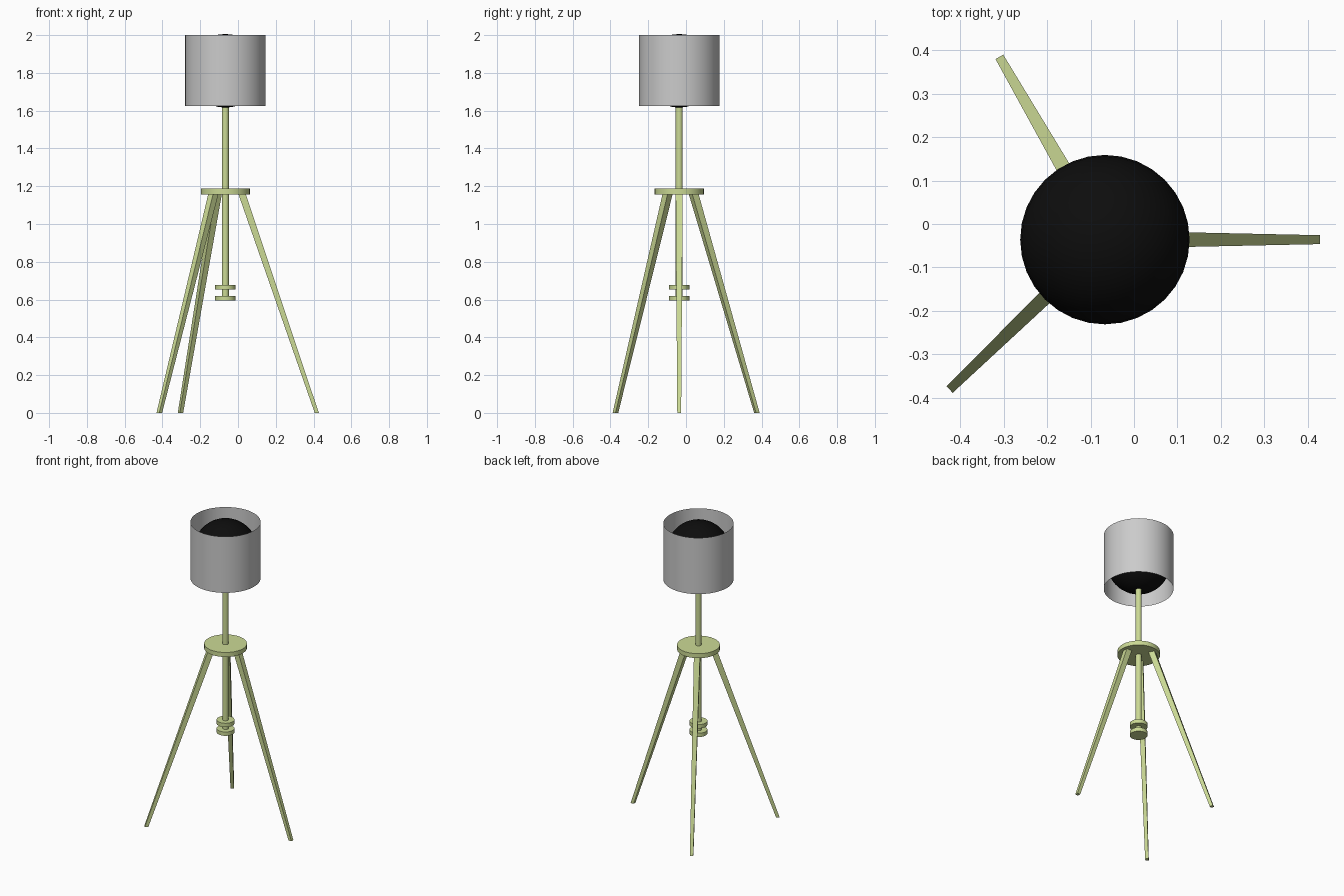
import bpy, bmesh, math
from mathutils import Vector

if "Cube" in bpy.data.objects:
    bpy.data.objects.remove(bpy.data.objects["Cube"])

CX, CY = -0.067, -0.036  # lamp axis


def material(name, rgb):
    m = bpy.data.materials.new(name)
    m.diffuse_color = (*rgb, 1)
    m.use_nodes = True
    m.node_tree.nodes["Principled BSDF"].inputs["Base Color"].default_value = m.diffuse_color
    return m


green = material("pale_green", (0.6, 0.7, 0.3))
black = material("black", (0.004, 0.004, 0.004))


def finish(obj, name, mat=None, smooth=True):
    obj.name = name
    if mat:
        obj.data.materials.append(mat)
    if smooth:
        bpy.ops.object.shade_smooth_by_angle(angle=math.radians(35))


def cylinder(name, r, z0, z1, mat=None, fill='NGON', sides=32):
    bpy.ops.mesh.primitive_cylinder_add(vertices=sides, radius=r, depth=z1 - z0,
                                        end_fill_type=fill, location=(CX, CY, (z0 + z1) / 2))
    finish(bpy.context.object, name, mat)


# open, thin shade with globe inside
cylinder("lamp_shade", 0.2125, 1.624, 2.0, fill='NOTHING', sides=64)
bpy.ops.mesh.primitive_uv_sphere_add(segments=32, ring_count=16, radius=0.195,
                                     location=(CX, CY, 1.811))
finish(bpy.context.object, "globe", black)

# central pole with plate and lower collars
cylinder("pole", 0.0185, 0.60, 1.63, green)
cylinder("tripod_plate", 0.13, 1.157, 1.187, green)
cylinder("upper_collar", 0.054, 0.652, 0.678, green)
cylinder("lower_collar", 0.054, 0.594, 0.620, green)


# tapered square legs, cut level at floor and plate
def leg(name, angle, foot_r):
    a = math.radians(angle)
    out = Vector((math.cos(a), math.sin(a), 0))
    side = Vector((-out.y, out.x, 0))
    bm = bmesh.new()
    rings = []
    for r, z, half in ((foot_r, 0, 0.0108), (0.088, 1.16, 0.0195)):
        c = Vector((CX, CY, z)) + out * r
        rings.append([bm.verts.new(c + out * half * i + side * half * 0.95 * j)
                      for i, j in ((-1, -1), (1, -1), (1, 1), (-1, 1))])
    low, high = rings
    bm.faces.new(low[::-1])
    bm.faces.new(high)
    for k in range(4):
        n = (k + 1) % 4
        bm.faces.new((low[k], low[n], high[n], high[k]))
    mesh = bpy.data.meshes.new(name)
    bm.to_mesh(mesh)
    bm.free()
    obj = bpy.data.objects.new(name, mesh)
    bpy.context.collection.objects.link(obj)
    finish(obj, name, green, smooth=False)


leg("right_leg", 0, 0.484)
leg("back_leg", 120, 0.475)
leg("front_leg", 224, 0.486)
